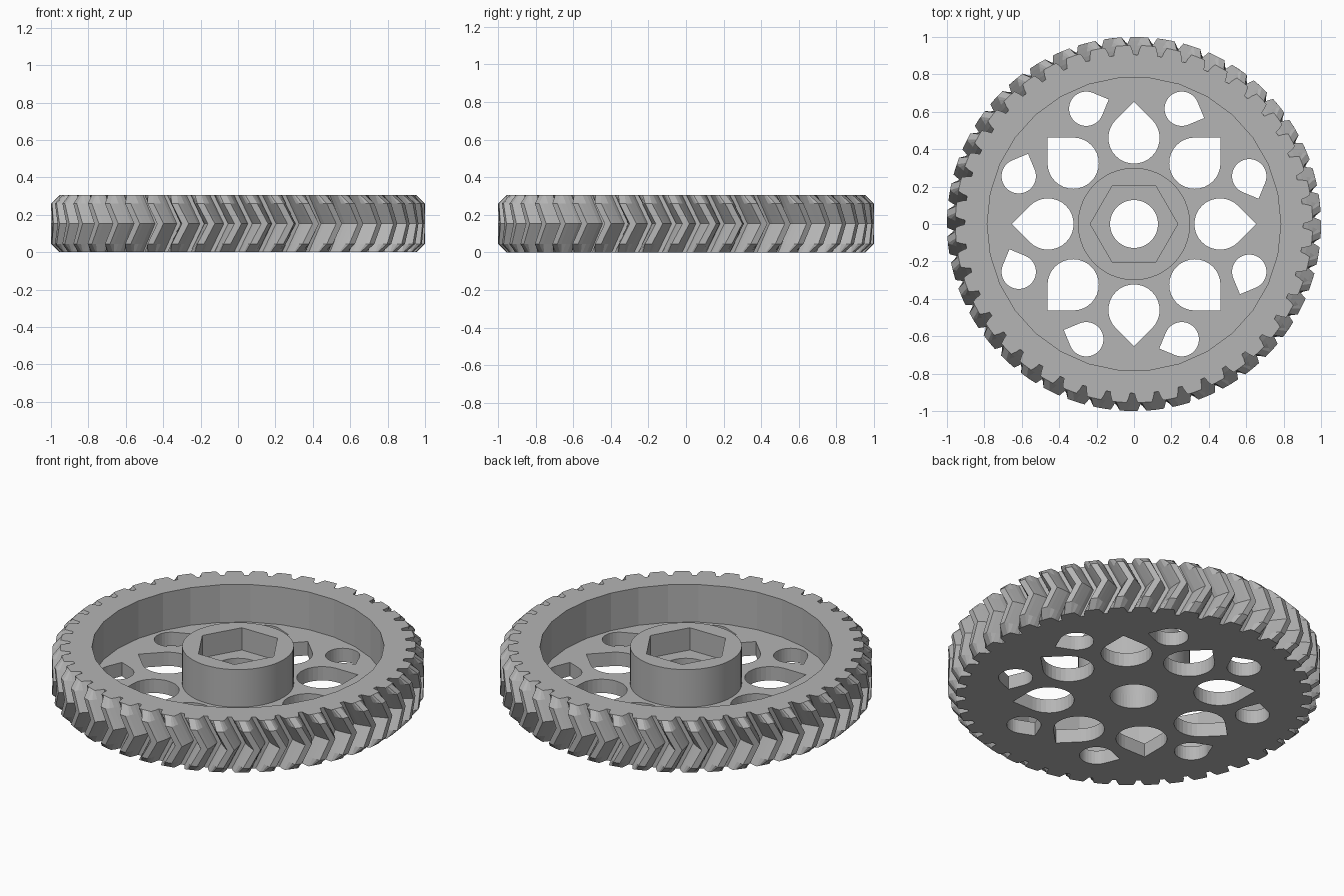
import bpy, bmesh
from math import sin, cos, pi, tau, radians

cube = bpy.data.objects.get("Cube")
if cube:
    bpy.data.objects.remove(cube, do_unlink=True)

HEIGHT, FLOOR, TEETH, TWIST = 0.305, 0.082, 44, 0.082
CHAMFER = 0.045

grey = bpy.data.materials.new("plain grey")
grey.use_nodes = True
grey.diffuse_color = (0.46, 0.46, 0.46, 1)
shader = grey.node_tree.nodes["Principled BSDF"]
shader.inputs["Base Color"].default_value = grey.diffuse_color
shader.inputs["Roughness"].default_value = 0.7


def loft(bm, rings):
    """Closed solid through equal-length rings of 3D points, bottom to top."""
    loops = [[bm.verts.new(p) for p in ring] for ring in rings]
    n = len(loops[0])
    bm.faces.new(loops[0][::-1])
    bm.faces.new(loops[-1])
    for low, high in zip(loops, loops[1:]):
        for i in range(n):
            j = (i + 1) % n
            bm.faces.new((low[i], low[j], high[j], high[i]))


def prism(bm, outline, z0, z1):
    loft(bm, [[(x, y, z) for x, y in outline] for z in (z0, z1)])


def make_object(name, bm):
    mesh = bpy.data.meshes.new(name)
    bm.to_mesh(mesh)
    bm.free()
    mesh.materials.append(grey)
    obj = bpy.data.objects.new(name, mesh)
    bpy.context.collection.objects.link(obj)
    return obj


def make_prism(name, outline, z0, z1):
    bm = bmesh.new()
    prism(bm, outline, z0, z1)
    return make_object(name, bm)


def circle(r, n):
    return [(r * cos(tau * i / n), r * sin(tau * i / n)) for i in range(n)]


def teardrop(r, distance, around, heading):
    """Round hole with a right-angled point facing the heading."""
    cx, cy = distance * cos(around), distance * sin(around)
    angles = [heading + pi / 4 + 1.5 * pi * i / 24 for i in range(25)]
    points = [(cx + r * cos(a), cy + r * sin(a)) for a in angles]
    tip = r * 2 ** 0.5
    return points + [(cx + tip * cos(heading), cy + tip * sin(heading))]


def cut(obj, cutters):
    """Subtract the cutters, keep the result as the mesh, drop the cutters."""
    for cutter in cutters:
        cutter.hide_render = True
        mod = obj.modifiers.new("cut", 'BOOLEAN')
        mod.operation, mod.solver, mod.object = 'DIFFERENCE', 'EXACT', cutter
    graph = bpy.context.evaluated_depsgraph_get()
    mesh = bpy.data.meshes.new_from_object(obj.evaluated_get(graph))
    obj.modifiers.clear()
    obj.data = mesh
    for cutter in cutters:
        bpy.data.objects.remove(cutter, do_unlink=True)


# Herringbone blank: tooth flank as (radius, half width in pitches)
flank = [(0.905, 0.41), (0.93, 0.36), (0.955, 0.28), (0.98, 0.20), (1.0, 0.13)]
tooth = [(r, -w) for r, w in flank] + [(r, w) for r, w in reversed(flank)]


def tooth_ring(z):
    edge = min(z, HEIGHT - z)
    limit = min(1.0, 0.955 + edge)
    turn = -TWIST * (1 - edge / (HEIGHT / 2))
    ring = []
    for t in range(TEETH):
        for r, w in tooth:
            a = tau * (t + w) / TEETH + turn
            r = min(r, limit)
            ring.append((r * cos(a), r * sin(a), z))
    return ring


bm = bmesh.new()
loft(bm, [tooth_ring(z) for z in
          (0, CHAMFER, HEIGHT / 2, HEIGHT - CHAMFER, HEIGHT)])
gear = make_object("toothed_rim_and_web", bm)

# Lightening holes through the web
bm = bmesh.new()
for k in range(8):
    a = k * pi / 4
    prism(bm, teardrop(0.137, 0.46, a, a), -0.1, 0.2)
    b = a + pi / 8
    prism(bm, teardrop(0.092, 0.667, b, b - pi / 2), -0.1, 0.2)
holes = make_object("web_hole_cutter", bm)

pocket = make_prism("pocket_cutter", circle(0.785, 30), FLOOR, 0.5)
bore = make_prism("bore_cutter", circle(0.128, 48), -0.1, 0.2)
cut(gear, [pocket, holes, bore])

# Hub with a hexagonal nut recess over the bore
hub = make_prism("hub", circle(0.3, 60), FLOOR, HEIGHT)
recess = make_prism("nut_recess_cutter", circle(0.234, 6), 0.173, 0.5)
hub_bore = make_prism("hub_bore_cutter", circle(0.128, 48), -0.1, 0.4)
cut(hub, [recess, hub_bore])

# Soft shading on the round hub, crisp at its edges
for p in hub.data.polygons:
    p.use_smooth = True
hub.data.set_sharp_from_angle(angle=radians(30))
